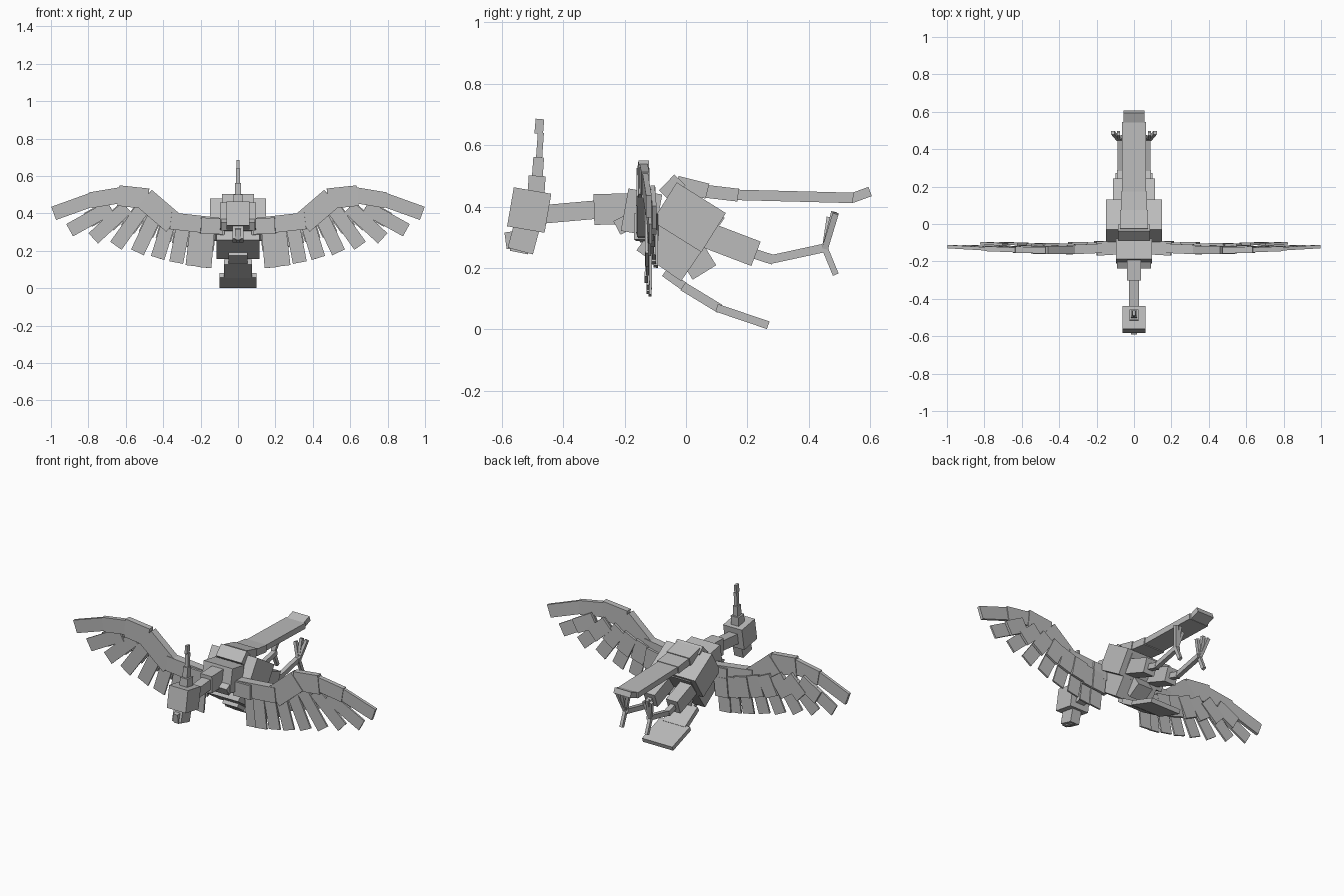
import bpy
import math
from mathutils import Vector

cube = bpy.data.objects.get("Cube")
if cube:
    bpy.data.objects.remove(cube)

grey = bpy.data.materials.new("plain grey")
grey.use_nodes = True
colour = (.5, .5, .5, 1)
grey.diffuse_color = colour
grey.node_tree.nodes["Principled BSDF"].inputs["Base Color"].default_value = colour

LEFT = Vector((1, 0, 0))
BACK = Vector((0, 1, 0))


def beam(name, start, end, across, width, depth):
    """Box running from start to end, with its width along the across axis."""
    start, end = Vector(start), Vector(end)
    along = (end - start).normalized()
    side = (across - along * across.dot(along)).normalized()
    up = side.cross(along)
    bpy.ops.mesh.primitive_cube_add(size=1)
    obj = bpy.context.object
    obj.name = name
    obj.data.materials.append(grey)
    for vertex in obj.data.vertices:
        corner = vertex.co.copy()
        middle = start.lerp(end, corner.y + .5)
        vertex.co = middle + side * (corner.x * width) + up * (corner.z * depth)


def part(name, start, end, width, depth, x=0):
    """Box in the side plane, given by the y and z of both ends."""
    beam(name, (x, *start), (x, *end), LEFT, width, depth)


# Body
part("body", start=(-.09, .36), end=(.055, .26), width=.23, depth=.25)
part("back", start=(-.07, .415), end=(.09, .315), width=.3, depth=.15)
part("chest", start=(-.2, .39), end=(-.09, .37), width=.19, depth=.14)
part("breast_plate", start=(-.225, .33), end=(-.14, .375), width=.18, depth=.05)
part("vent", start=(.02, .25), end=(.06, .185), width=.1, depth=.09)

# Neck and head
part("neck_upper", start=(-.46, .375), end=(-.29, .39), width=.056, depth=.06)
part("neck_lower", start=(-.3, .39), end=(-.19, .393), width=.075, depth=.1)
part("head", start=(-.5, .452), end=(-.522, .325), width=.124, depth=.124)
part("beak_base", start=(-.52, .33), end=(-.54, .255), width=.06, depth=.085)
part("beak_tip", start=(-.5, .3), end=(-.588, .288), width=.03, depth=.055)
part("beak_hook", start=(-.535, .3), end=(-.545, .25), width=.02, depth=.06)

# Crest
part("crest_base", start=(-.49, .42), end=(-.485, .5), width=.05, depth=.055)
part("crest_middle", start=(-.487, .46), end=(-.48, .56), width=.03, depth=.035)
part("crest_upper", start=(-.48, .54), end=(-.473, .64), width=.02, depth=.02)
part("crest_tip", start=(-.48, .637), end=(-.476, .685), width=.014, depth=.028)

# Upper tail
part("tail_root", start=(-.07, .435), end=(-.02, .487), width=.17, depth=.05)
part("tail_joint", start=(-.03, .475), end=(.07, .45), width=.15, depth=.05)
part("tail_upper", start=(.06, .45), end=(.17, .437), width=.14, depth=.042)
part("tail_long", start=(.16, .438), end=(.545, .428), width=.128, depth=.034)
part("tail_end", start=(.54, .427), end=(.6, .449), width=.11, depth=.032)

# Lower tail fan
part("fan_root", start=(-.07, .185), end=(0, .135), width=.1, depth=.028)
part("fan_middle", start=(-.01, .14), end=(.11, .067), width=.15, depth=.03)
part("fan_end", start=(.1, .07), end=(.268, .013), width=.2, depth=.026)

# Wing joints as x and z, with the height of each segment between them
WING_JOINTS = [(.09, .33), (.36, .36), (.5, .48), (.64, .495), (.79, .47), (.985, .4)]
SEGMENTS = {"inner": .09, "elbow": .12, "wrist": .11, "hand": .085, "tip": .075}
FEATHER_COUNT = 8
TOES = {"outer": (.03, .035, .115), "middle": (0, .03, .12),
        "inner": (-.03, .015, .1), "rear": (0, .035, -.085)}


def wing_point(mirror, x, z, offset=0):
    """Point on the gently bowed plane of one wing."""
    bow = -.12 - .02 * math.sin(math.pi * x)
    return Vector((mirror * x, bow + offset, z))


def build_wing(label, mirror):
    for index, (segment, height) in enumerate(SEGMENTS.items()):
        inner = wing_point(mirror, *WING_JOINTS[index])
        outer = wing_point(mirror, *WING_JOINTS[index + 1])
        thickness = .05 - .008 * index
        # Tuck each segment a little way into the previous one
        overlap = (outer - inner).normalized() * .02
        beam(f"{label}_wing_{segment}", inner - overlap, outer, BACK, thickness, height)

    beam(f"{label}_shoulder", wing_point(mirror, .08, .33), wing_point(mirror, .2, .335),
         BACK, .075, .085)

    # Feathers fan from nearly sideways at the hand to straight down at the body
    for index in range(FEATHER_COUNT):
        spread = 1 - index / (FEATHER_COUNT - 1)
        angle = math.radians(5 + 56 * spread ** 1.8)
        length = .21 + .04 * spread
        tip_x = .18 + .72 * spread ** 1.25
        tip_z = .11 + .2 * spread ** 1.6
        root_x = tip_x - length * math.sin(angle)
        root_z = tip_z + length * math.cos(angle)
        stagger = .01 + .004 * (index % 2)
        root = wing_point(mirror, root_x, root_z, stagger)
        tip = wing_point(mirror, tip_x, tip_z, stagger)
        beam(f"{label}_feather_{index}", root, tip, BACK, .01, .075)
        # Shorter covert lying behind each long feather
        behind = BACK * .018
        beam(f"{label}_covert_{index}", root + behind, root.lerp(tip, .55) + behind,
             BACK, .014, .085)


def build_leg(label, mirror):
    x = mirror * .075
    part(f"{label}_thigh", start=(.06, .31), end=(.228, .246), width=.075, depth=.085, x=x)
    part(f"{label}_shin", start=(.21, .25), end=(.285, .226), width=.03, depth=.032, x=x)
    part(f"{label}_ankle", start=(.27, .226), end=(.46, .267), width=.026, depth=.028, x=x)
    foot = Vector((mirror * .083, .453, .263))
    for toe, (sideways, backward, upward) in TOES.items():
        tip = foot + Vector((mirror * sideways, backward, upward))
        beam(f"{label}_{toe}_toe", foot, tip, LEFT, .018, .02)


for label, mirror in (("left", 1), ("right", -1)):
    build_wing(label, mirror)
    build_leg(label, mirror)
